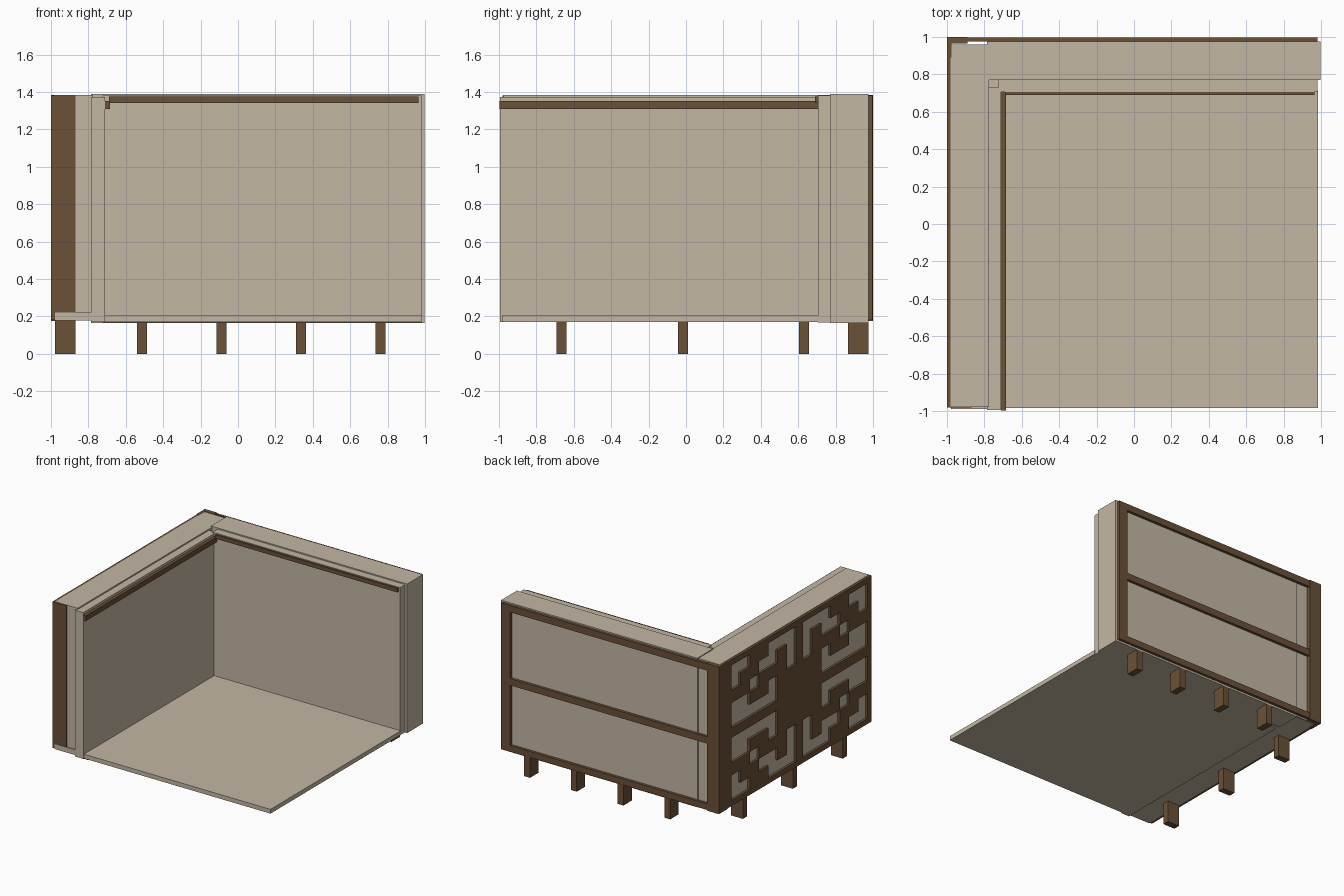
import bpy, bmesh

if "Cube" in bpy.data.objects:
    bpy.data.objects.remove(bpy.data.objects["Cube"])


def material(name, rgb):
    m = bpy.data.materials.new(name)
    m.diffuse_color = (*rgb, 1)
    m.use_nodes = True
    m.node_tree.nodes["Principled BSDF"].inputs["Base Color"].default_value = m.diffuse_color
    return m


TAN = material("tan_plaster", (0.55, 0.475, 0.37))
WOOD = material("dark_wood", (0.145, 0.082, 0.04))


def finish(name, bm, mat):
    me = bpy.data.meshes.new(name)
    bm.to_mesh(me)
    bm.free()
    me.materials.append(mat)
    ob = bpy.data.objects.new(name, me)
    bpy.context.collection.objects.link(ob)
    return ob


def box(name, x0, x1, y0, y1, z0, z1, mat):
    bm = bmesh.new()
    bmesh.ops.create_cube(bm, size=1)
    for v in bm.verts:
        v.co = (x1 if v.co.x > 0 else x0, y1 if v.co.y > 0 else y0, z1 if v.co.z > 0 else z0)
    return finish(name, bm, mat)


# floor
box("floor", -0.72, 0.985, -0.985, 0.71, 0.17, 0.205, TAN)

# left wall: thick body, base strip and inner lining
box("left_wall_body", -0.98, -0.775, -0.975, 0.96, 0.18, 1.383, TAN)
box("left_wall_base", -0.978, -0.71, -0.988, 0.95, 0.178, 0.22, TAN)
box("left_wall_lining", -0.785, -0.71, -0.995, 0.73, 0.17, 1.372, TAN)

# back wall: thick body and inner lining
box("back_wall_body", -0.785, 0.998, 0.77, 0.975, 0.165, 1.39, TAN)
box("back_wall_lining", -0.725, 0.98, 0.705, 0.775, 0.168, 1.38, TAN)

# rails along the inside of the walls
box("left_inner_rail", -0.71, -0.685, -0.998, 0.705, 1.31, 1.352, WOOD)
box("back_inner_rail", -0.69, 0.965, 0.69, 0.706, 1.342, 1.375, WOOD)

# end trim and corner post
box("front_end_trim", -1.0, -0.87, -0.982, -0.97, 0.18, 1.38, WOOD)
box("corner_post_side", -1.0, -0.975, 0.89, 1.0, 0.175, 1.384, WOOD)
box("corner_post_back", -1.0, -0.89, 0.965, 1.0, 0.175, 1.384, WOOD)

# two-panel frame on the back
for name, z0, z1 in (("bottom", 0.18, 0.23), ("middle", 0.725, 0.78), ("top", 1.325, 1.38)):
    box("back_frame_" + name, -0.89, 0.98, 0.976, 0.998, z0, z1, WOOD)
box("back_frame_stile", 0.9, 0.98, 0.976, 0.998, 0.18, 1.38, WOOD)

# lattice screen on the left side: one quarter pattern, mirrored both ways
QUARTER = ["#########",
           "#..##...#",
           "#.##..#.#",
           "###.###.#",
           "#..##.###",
           "#.....###",
           "#########"]
us = [0.935, 0.885] + [0.885 - 0.12 * i for i in range(1, 8)] + [0]
vs = [0.6, 0.555] + [0.555 - 0.103 * i for i in range(1, 6)] + [0]
bm = bmesh.new()
for r, row in enumerate(QUARTER):
    for c, ch in enumerate(row):
        if ch != "#":
            continue
        for sy in (1, -1):
            for sz in (1, -1):
                quad = [(us[c], vs[r]), (us[c + 1], vs[r]), (us[c + 1], vs[r + 1]), (us[c], vs[r + 1])]
                bm.faces.new([bm.verts.new((-1.0, -0.045 + sy * u, 0.78 + sz * v)) for u, v in quad])
bmesh.ops.remove_doubles(bm, verts=bm.verts, dist=0.0005)
for f in bm.faces:
    f.normal_update()
    if f.normal.x > 0:
        f.normal_flip()
lattice = finish("lattice_screen", bm, WOOD)
solid = lattice.modifiers.new("thickness", "SOLIDIFY")
solid.thickness = 0.022
solid.offset = -1

# feet under both walls
for i in range(4):
    x = -0.5125 + 0.425 * i
    box(f"back_foot_{i}", x - 0.027, x + 0.027, 0.865, 0.975, 0, 0.167, WOOD)
for i in range(3):
    y = -0.665 + 0.648 * i
    box(f"left_foot_{i}", -0.978, -0.87, y - 0.027, y + 0.027, 0, 0.182, WOOD)
